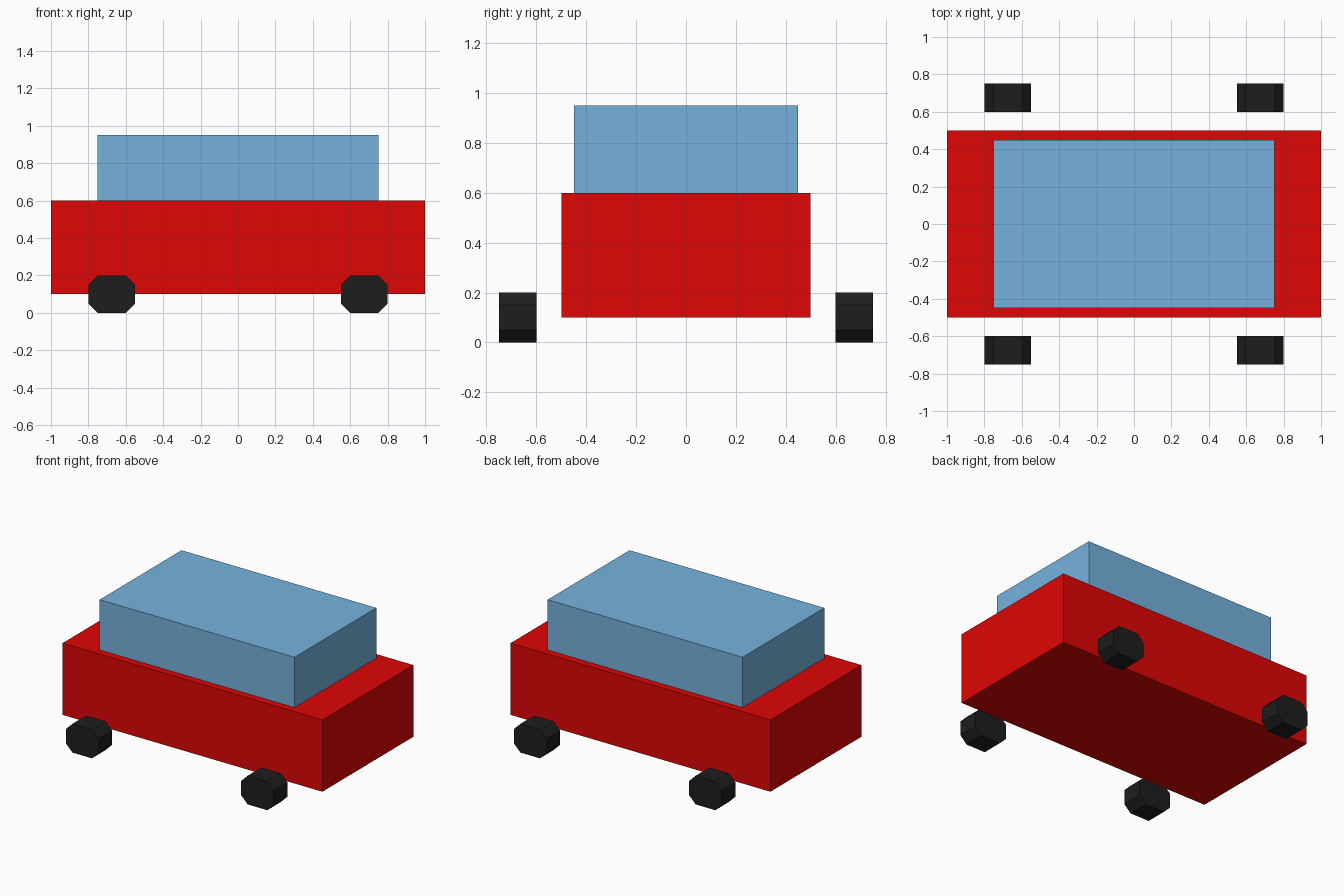
import bpy
import bmesh

if "Cube" in bpy.data.objects:
    bpy.data.objects.remove(bpy.data.objects["Cube"])


def material(name, rgb):
    # sRGB 0-255 to linear colour
    m = bpy.data.materials.new(name)
    m.diffuse_color = [(c / 255) ** 2.2 for c in rgb] + [1.0]
    m.use_nodes = True
    m.node_tree.nodes["Principled BSDF"].inputs["Base Color"].default_value = m.diffuse_color
    return m


def extrude_profile(name, profile, y0, y1, mat):
    """Closed prism: an x-z outline extruded from y0 to y1."""
    bm = bmesh.new()
    face = bm.faces.new([bm.verts.new((x, y0, z)) for x, z in profile])
    new = bmesh.ops.extrude_face_region(bm, geom=[face], use_keep_orig=True)["geom"]
    verts = [g for g in new if isinstance(g, bmesh.types.BMVert)]
    bmesh.ops.translate(bm, verts=verts, vec=(0, y1 - y0, 0))
    bmesh.ops.recalc_face_normals(bm, faces=bm.faces)
    mesh = bpy.data.meshes.new(name)
    bm.to_mesh(mesh)
    bm.free()
    mesh.materials.append(mat)
    obj = bpy.data.objects.new(name, mesh)
    bpy.context.collection.objects.link(obj)
    return obj


def rect(x0, x1, z0, z1):
    return [(x0, z0), (x1, z0), (x1, z1), (x0, z1)]


def chamfered(x0, x1, z0, z1, c):
    return [(x0 + c, z0), (x1 - c, z0), (x1, z0 + c), (x1, z1 - c),
            (x1 - c, z1), (x0 + c, z1), (x0, z1 - c), (x0, z0 + c)]


red = material("red_paint", (222, 14, 14))
blue = material("blue_glass", (117, 177, 221))
black = material("black_rubber", (35, 35, 35))

# Body and cabin
extrude_profile("body", rect(-1, 1, 0.1, 0.6), -0.5, 0.5, red)
extrude_profile("cabin", rect(-0.75, 0.75, 0.6, 0.95), -0.45, 0.45, blue)

# Eight-sided wheels, standing clear of the body
for end, cx in (("left", -0.675), ("right", 0.675)):
    for side, y0 in (("front", -0.75), ("back", 0.6)):
        extrude_profile(f"wheel_{side}_{end}",
                        chamfered(cx - 0.125, cx + 0.125, 0, 0.2, 0.05),
                        y0, y0 + 0.15, black)
